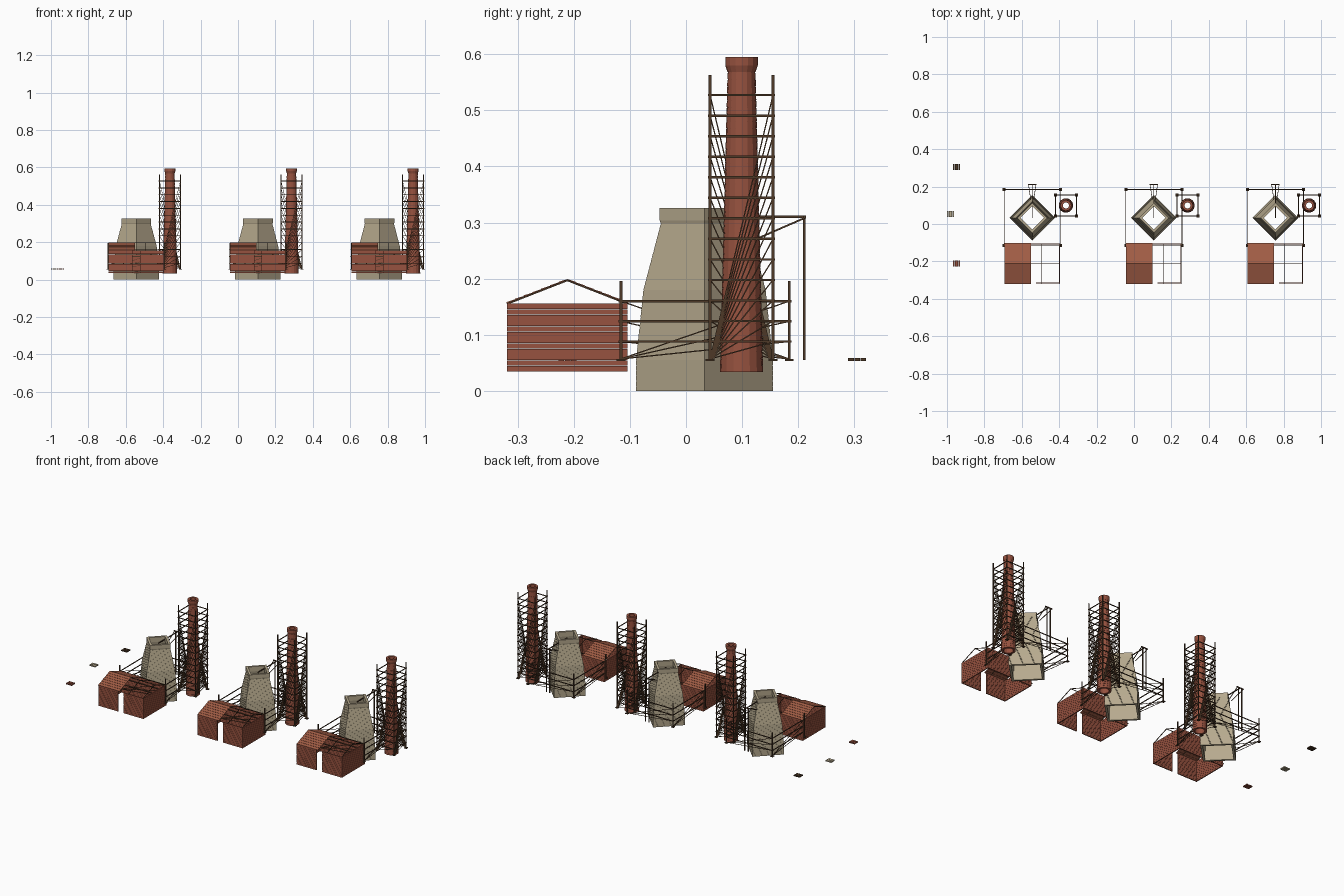
import bpy, bmesh, math
from mathutils import Vector, Matrix

if "Cube" in bpy.data.objects:
    bpy.data.objects.remove(bpy.data.objects["Cube"])


def material(name, rgb):
    m = bpy.data.materials.new(name)
    m.diffuse_color = (*rgb, 1)
    m.use_nodes = True
    m.node_tree.nodes["Principled BSDF"].inputs["Base Color"].default_value = m.diffuse_color
    return m


BRICK = material("red_brick", (0.31, 0.085, 0.05))
TILE = material("roof_tile", (0.36, 0.11, 0.06))
STONE = material("pale_stone", (0.47, 0.40, 0.27))
WOOD = material("dark_timber", (0.075, 0.04, 0.02))


def box(bm, lo, hi):
    lo, hi = Vector(lo), Vector(hi)
    m = Matrix.Translation((lo + hi) / 2) @ Matrix.Diagonal((*(hi - lo), 1))
    bmesh.ops.create_cube(bm, size=1, matrix=m)


def beam(bm, a, b, w, h=None):
    """Square timber running from a to b."""
    a, b = Vector(a), Vector(b)
    d = b - a
    rot = d.to_track_quat('Z', 'Y').to_matrix().to_4x4()
    m = Matrix.Translation((a + b) / 2) @ rot @ Matrix.Diagonal((w, h or w, d.length, 1))
    bmesh.ops.create_cube(bm, size=1, matrix=m)


def mesh(bm, name, mat):
    bmesh.ops.recalc_face_normals(bm, faces=bm.faces)
    me = bpy.data.meshes.new(name)
    bm.to_mesh(me)
    bm.free()
    me.materials.append(mat)
    return me


def tube(name, profile, sides, cx, cy, mat):
    """Closed (radius, z) loop swept round a vertical axis."""
    bm = bmesh.new()
    rings = []
    for r, z in profile:
        rings.append([bm.verts.new((cx + r * math.cos(2 * math.pi * i / sides),
                                    cy + r * math.sin(2 * math.pi * i / sides), z))
                      for i in range(sides)])
    for k, ring in enumerate(rings):
        nxt = rings[(k + 1) % len(rings)]
        for i in range(sides):
            j = (i + 1) % sides
            bm.faces.new((ring[i], ring[j], nxt[j], nxt[i]))
    return mesh(bm, name, mat)


def courses(points, step):
    """Split an outer profile into masonry courses with shallow joints."""
    out = []
    for (r0, z0), (r1, z1) in zip(points, points[1:]):
        n = max(1, round((z1 - z0) / step))
        for i in range(n):
            t0, t1 = i / n, (i + 0.88) / n
            f = lambda t, o=0: (r0 + (r1 - r0) * t - o, z0 + (z1 - z0) * t)
            out += [f(t0), f(t1)]
            if n > 1:
                out += [f(t1, 0.0008), f((i + 1) / n, 0.0008)]
    out.append(points[-1])
    return out


def scaffold(name, cx, cy, half, top, levels):
    """Four poles on foot plates, rails at each level, braces fanning from the feet."""
    bm = bmesh.new()
    corners = [(cx + sx * half, cy + sy * half) for sx, sy in ((-1, -1), (1, -1), (1, 1), (-1, 1))]
    for i, (ax, ay) in enumerate(corners):
        bx, by = corners[(i + 1) % 4]
        box(bm, (ax - 0.0025, ay - 0.0025, 0.055), (ax + 0.0025, ay + 0.0025, top))
        box(bm, (ax - 0.008, ay - 0.008, 0.053), (ax + 0.008, ay + 0.008, 0.057))
        for z in levels:
            d = (Vector((bx, by, 0)) - Vector((ax, ay, 0))).normalized() * 0.004
            beam(bm, Vector((ax, ay, z)) - d, Vector((bx, by, z)) + d, 0.004)
            beam(bm, (ax, ay, 0.057), (bx, by, z), 0.0022)
    return mesh(bm, name, WOOD)


parts = []
FY = 0.033                     # furnace centre
CX, CY = 0.18, 0.099           # chimney centre

# stone furnace: four-sided hollow stack turned 45 degrees
outer = courses([(0.122, 0), (0.122, 0.055), (0.109, 0.18), (0.078, 0.298)], 0.0095)
parts.append(tube("furnace", outer + [(0.08, 0.304), (0.08, 0.326), (0.062, 0.326),
             (0.062, 0.298), (0.092, 0.18), (0.105, 0.055), (0.105, 0)], 4, 0, FY, STONE))

# round brick chimney with flared cap
outer = courses([(0.0385, 0.034), (0.025, 0.568)], 0.0125)
parts.append(tube("chimney", outer + [(0.029, 0.58), (0.029, 0.595), (0.016, 0.595),
             (0.016, 0.568), (0.026, 0.034)], 16, CX, CY, BRICK))

# scaffolds round furnace and chimney
parts.append(scaffold("furnace_scaffold", 0, FY + 0.001, 0.15, 0.196, (0.088, 0.124, 0.16)))
parts.append(scaffold("chimney_scaffold", CX, CY, 0.056, 0.563,
                      [0.088 + 0.0366 * i for i in range(13)]))

# hoist over the furnace mouth
bm = bmesh.new()
for s in (-1, 1):
    beam(bm, (s * 0.011, 0.211, 0.055), (s * 0.011, 0.211, 0.312), 0.0045)
    beam(bm, (s * 0.02, 0.211, 0.308), (s * 0.008, 0.128, 0.272), 0.003)
beam(bm, (-0.023, 0.211, 0.31), (0.023, 0.211, 0.31), 0.005)
beam(bm, (0, 0.213, 0.31), (0, FY, 0.31), 0.0045)
beam(bm, (0, FY + 0.004, 0.31), (0, FY + 0.004, 0.25), 0.0015)
parts.append(mesh(bm, "hoist", WOOD))

# house walls, course by course, with a doorway gap in the front
X, Y0, Y1, Z0, Z1, T = 0.148, -0.319, -0.104, 0.035, 0.156, 0.006
YM, ZR = (Y0 + Y1) / 2, 0.198
bm = bmesh.new()
N = 12
for i in range(N):
    h = (Z1 - Z0) / N
    a, b = Z0 + i * h, Z0 + (i + 1) * h - 0.0006
    for s in (-1, 1):
        box(bm, (min(s * X, s * 0.019), Y0, a), (max(s * X, s * 0.019), Y0 + T, b))
        box(bm, (min(s * X, s * (X - T)), Y0 + T, a), (max(s * X, s * (X - T)), Y1 - T, b))
    box(bm, (-X, Y1 - T, a), (X, Y1, b))
parts.append(mesh(bm, "house_walls", BRICK))

# tiled half of the roof
bm = bmesh.new()
for eave in (Y0 - 0.001, Y1 + 0.001):
    e, r = Vector((0, eave, Z1)), Vector((0, YM, ZR))
    for i in range(7):
        p, q = e.lerp(r, i / 7), e.lerp(r, (i + 1) / 7)
        p.z += 0.001
        mid = Vector((-0.078, 0, 0))
        beam(bm, p + mid, q + mid, 0.14, 0.0025)
parts.append(mesh(bm, "roof_tiles", TILE))

# bare rafters and ridge pole of the unfinished half
bm = bmesh.new()
for x in (-X + 0.002, -0.05, 0.05, X - 0.002):
    for eave in (Y0, Y1):
        beam(bm, (x, eave, Z1 - 0.001), (x, YM, ZR - 0.001), 0.003)
beam(bm, (-X, YM, ZR - 0.001), (X, YM, ZR - 0.001), 0.003)
parts.append(mesh(bm, "roof_frame", WOOD))

# three identical building sites
for n, x in enumerate((-0.544, 0.106, 0.756), 1):
    for me in parts:
        ob = bpy.data.objects.new(f"{me.name}_{n}", me)
        ob.location.x = x
        bpy.context.collection.objects.link(ob)

# small stacks of building material
for name, x, y, mat in (("timber_stack", -0.949, 0.305, WOOD),
                        ("stone_stack", -0.981, 0.053, STONE),
                        ("brick_stack", -0.949, -0.211, BRICK)):
    bm = bmesh.new()
    for i in range(4):
        for j in range(3):
            px, py = x - 0.019 + i * 0.0097, y - 0.016 + j * 0.011
            box(bm, (px, py, 0.053), (px + 0.0085, py + 0.01, 0.059))
    ob = bpy.data.objects.new(name, mesh(bm, name, mat))
    bpy.context.collection.objects.link(ob)
